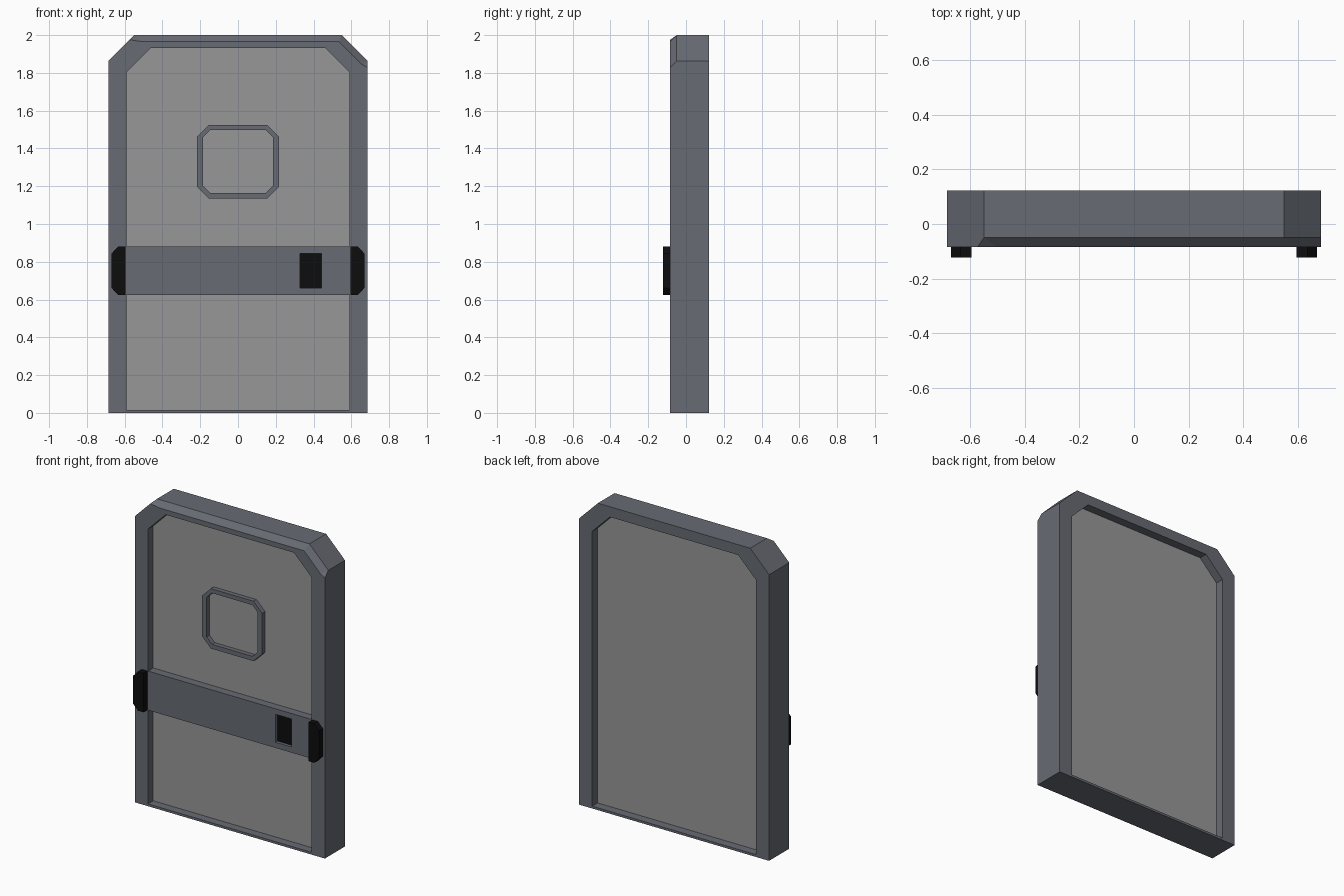
import bpy, bmesh

if "Cube" in bpy.data.objects:
    bpy.data.objects.remove(bpy.data.objects["Cube"])


def material(name, rgb):
    m = bpy.data.materials.new(name)
    m.diffuse_color = (*rgb, 1)
    m.use_nodes = True
    m.node_tree.nodes["Principled BSDF"].inputs["Base Color"].default_value = m.diffuse_color
    return m


STEEL = material("steel", (0.135, 0.145, 0.17))
PLATE = material("plate", (0.31, 0.31, 0.31))
BLACK = material("black", (0.004, 0.004, 0.004))


def finish(bm, name, mat):
    bmesh.ops.recalc_face_normals(bm, faces=bm.faces)
    me = bpy.data.meshes.new(name)
    bm.to_mesh(me)
    bm.free()
    me.materials.append(mat)
    ob = bpy.data.objects.new(name, me)
    bpy.context.collection.objects.link(ob)
    return ob


def loop(bm, pts, y):
    return [bm.verts.new((x, y, z)) for x, z in pts]


def bridge(bm, a, b):
    n = len(a)
    for i in range(n):
        j = (i + 1) % n
        bm.faces.new((a[i], a[j], b[j], b[i]))


def prism(name, pts, y0, y1, mat):
    bm = bmesh.new()
    a, b = loop(bm, pts, y0), loop(bm, pts, y1)
    bm.faces.new(a)
    bm.faces.new(b)
    bridge(bm, a, b)
    return finish(bm, name, mat)


def ring(name, outer, inner, y0, y1, mat, bevel_edges=(), width=0.035):
    """Closed frame between two outlines with equal point counts."""
    bm = bmesh.new()
    loops = [loop(bm, outer, y0), loop(bm, outer, y1),
             loop(bm, inner, y1), loop(bm, inner, y0)]
    for i in range(4):
        bridge(bm, loops[i], loops[(i + 1) % 4])
    if bevel_edges:
        f = loops[0]
        edges = [bm.edges.get((f[i], f[j])) for i, j in bevel_edges]
        bmesh.ops.bevel(bm, geom=edges, offset=width, offset_type='OFFSET',
                        segments=1, affect='EDGES', profile=0.5)
    return finish(bm, name, mat)


def rect(x0, x1, z0, z1):
    return [(x0, z0), (x1, z0), (x1, z1), (x0, z1)]


def arch(w, z0, z1, c):
    return [(-w, z0), (w, z0), (w, z1 - c), (w - c, z1),
            (c - w, z1), (-w, z1 - c)]


def octagon(w, z0, z1, c):
    return [(c - w, z0), (w - c, z0), (w, z0 + c), (w, z1 - c),
            (w - c, z1), (c - w, z1), (-w, z1 - c), (-w, z0 + c)]


# door frame, with the top and right corner front edges bevelled
inner = arch(0.59, 0.015, 1.933, 0.128)
ring("door_frame", arch(0.685, 0, 2, 0.136), inner, -0.084, 0.123, STEEL,
     bevel_edges=((3, 4), (2, 3)))

# recessed door panel
prism("door_panel", inner, -0.03, 0.067, PLATE)

# raised window surround
ring("window_surround", octagon(0.216, 1.135, 1.525, 0.062),
     octagon(0.184, 1.164, 1.498, 0.038), -0.06, -0.025, STEEL)

# cross band with a recessed dark lock plate
ring("cross_band", rect(-0.59, 0.59, 0.625, 0.88),
     rect(0.328, 0.442, 0.662, 0.844), -0.083, -0.025, STEEL)
prism("lock_plate", rect(0.328, 0.442, 0.662, 0.844), -0.063, -0.025, BLACK)

# side brackets, outer corners cut
for side, s in (("left", -1), ("right", 1)):
    pts = [(0.595, 0.625), (0.635, 0.625), (0.67, 0.662),
           (0.67, 0.843), (0.635, 0.88), (0.595, 0.88)]
    prism(side + "_bracket", [(s * x, z) for x, z in pts], -0.123, -0.08, BLACK)
